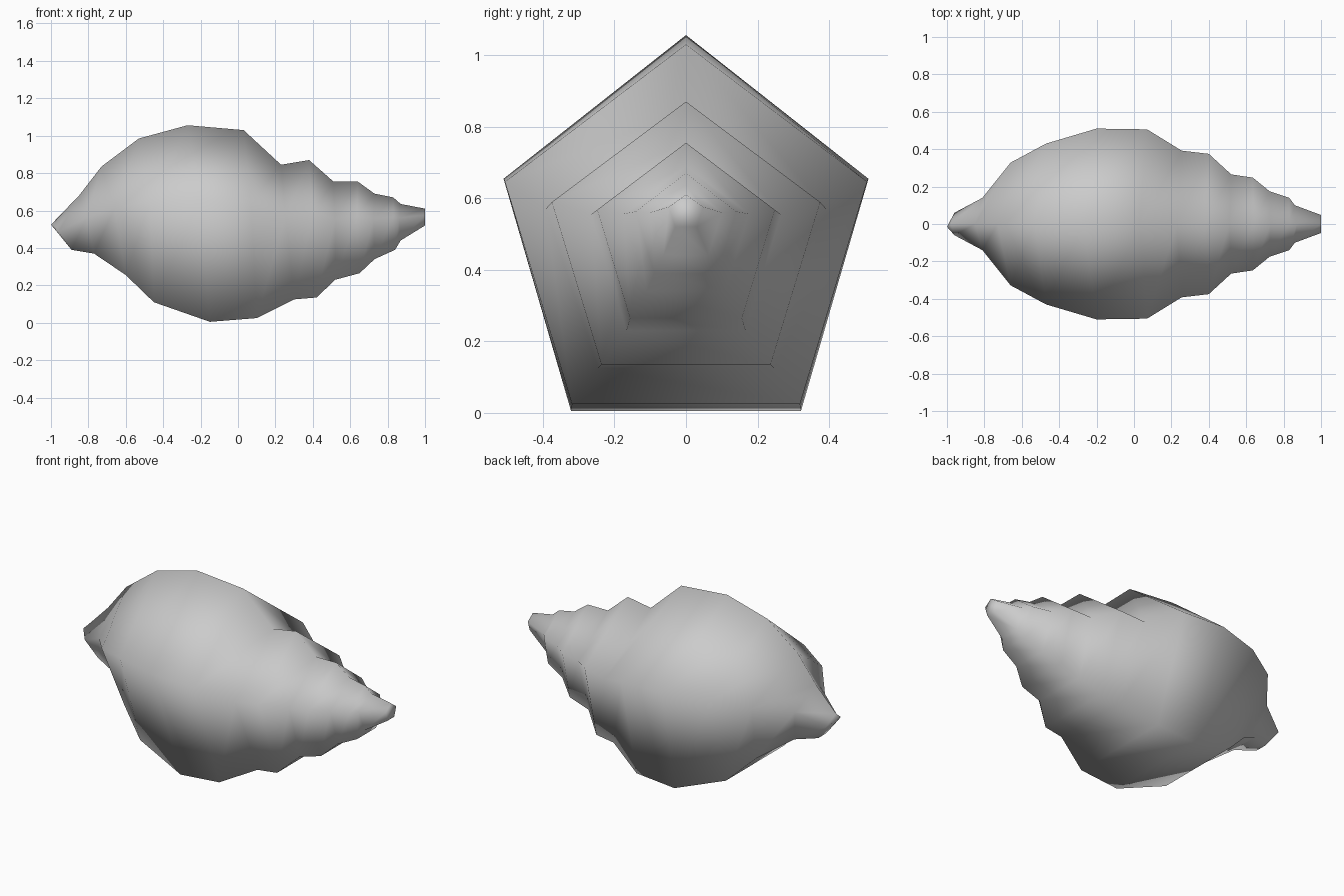
import bpy
import bmesh

# Remove the default object
default_cube = bpy.data.objects.get("Cube")
if default_cube:
    bpy.data.objects.remove(default_cube, do_unlink=True)


def make_material(name, colour):
    material = bpy.data.materials.new(name)
    material.use_nodes = True
    material.diffuse_color = colour
    shader = material.node_tree.nodes["Principled BSDF"]
    shader.inputs["Base Color"].default_value = colour
    return material


shell_grey = make_material("shell grey", (0.6, 0.6, 0.6, 1))

# Growth rings along the shell, each a slightly tilted pentagon:
# ridge x, flank x, belly x, ridge height, belly height, half width
RINGS = [
    (-.98, -.96, -.89, .545, .39, .06),
    (-.85, -.81, -.77, .68, .37, .14),
    (-.73, -.66, -.6, .835, .255, .328),
    (-.53, -.47, -.45, .985, .11, .43),
    (-.27, -.2, -.15, 1.056, .005, .51),
    (.03, .07, .1, 1.03, .025, .506),
    (.23, .255, .3, .845, .125, .392),
    (.38, .4, .42, .87, .135, .375),
    (.51, .52, .52, .755, .23, .265),
    (.64, .635, .65, .755, .265, .248),
    (.73, .725, .73, .69, .34, .175),
    (.83, .83, .84, .67, .39, .14),
    (.87, .86, .87, .635, .44, .1),
    (1, 1, 1, .61, .52, .048),
]
FLANK_HEIGHT = .618
BELLY_WIDTH = .63


def add_ring(bm, ridge_x, flank_x, belly_x, top, bottom, half_width):
    """Add one pentagon: ridge, flank, belly, belly, flank."""
    flank_z = bottom + FLANK_HEIGHT * (top - bottom)
    belly_y = BELLY_WIDTH * half_width
    corners = [
        (ridge_x, 0, top),
        (flank_x, half_width, flank_z),
        (belly_x, belly_y, bottom),
        (belly_x, -belly_y, bottom),
        (flank_x, -half_width, flank_z),
    ]
    return [bm.verts.new(corner) for corner in corners]


def bridge(bm, first, second):
    """Join two neighbouring rings with a band of quads."""
    count = len(first)
    for i in range(count):
        j = (i + 1) % count
        bm.faces.new((first[i], first[j], second[j], second[i]))


# Spiral shell: body whorl, stepped spire and pointed canal
bm = bmesh.new()
rings = [add_ring(bm, *ring) for ring in RINGS]
for first, second in zip(rings, rings[1:]):
    bridge(bm, first, second)

# Pointed canal end and small flat spire tip
canal_tip = bm.verts.new((-1, -.015, .525))
for a, b in zip(rings[0], rings[0][1:] + rings[0][:1]):
    bm.faces.new((canal_tip, b, a))
bm.faces.new(rings[-1])
bmesh.ops.recalc_face_normals(bm, faces=bm.faces)

mesh = bpy.data.meshes.new("spiral_shell")
bm.to_mesh(mesh)
bm.free()
mesh.materials.append(shell_grey)
mesh.shade_smooth()

shell = bpy.data.objects.new("spiral_shell", mesh)
bpy.context.collection.objects.link(shell)
